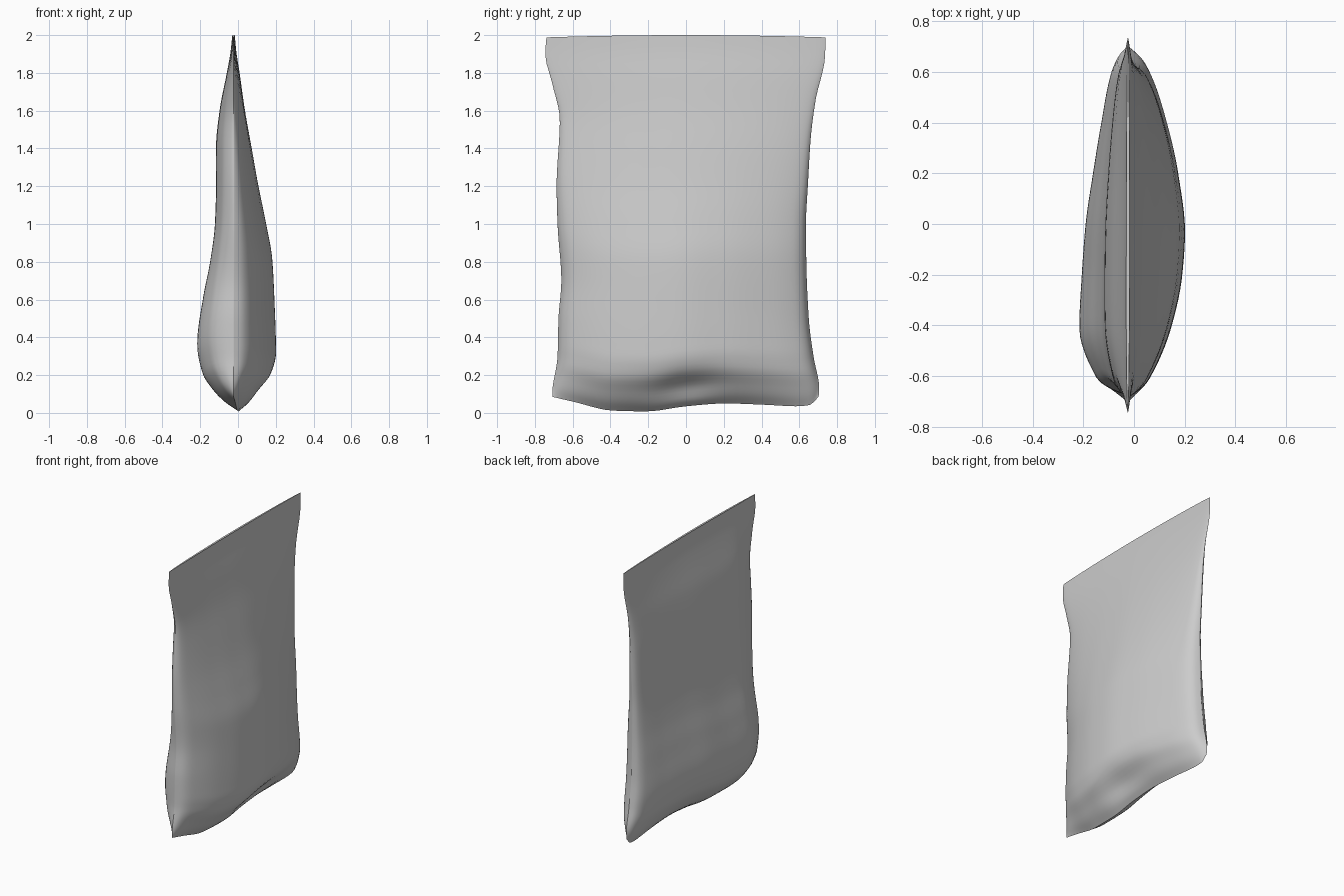
import bpy, bmesh, math

if "Cube" in bpy.data.objects:
    bpy.data.objects.remove(bpy.data.objects["Cube"])


def curve(pts):
    """Smooth interpolation through (position, value) pairs."""
    xs, ys = zip(*pts)
    n = len(xs)
    d = [(ys[i + 1] - ys[i]) / (xs[i + 1] - xs[i]) for i in range(n - 1)]
    m = [d[0]] + [0 if d[i - 1] * d[i] <= 0 else 2 * d[i - 1] * d[i] / (d[i - 1] + d[i])
                  for i in range(1, n - 1)] + [d[-1]]

    def f(x):
        x = min(max(x, xs[0]), xs[-1])
        i = max(k for k in range(n - 1) if xs[k] <= x)
        h = xs[i + 1] - xs[i]
        t = (x - xs[i]) / h
        return ((1 + 2 * t) * (1 - t) ** 2 * ys[i] + t * (1 - t) ** 2 * h * m[i]
                + t * t * (3 - 2 * t) * ys[i + 1] + t * t * (t - 1) * h * m[i + 1])
    return f


# Side outlines: half widths by height
y_front = curve([(0, .70), (.1, .708), (.3, .68), (.5, .675), (.7, .66), (1, .68), (1.2, .685),
                 (1.55, .668), (1.75, .71), (1.9, .745), (2, .738)])
y_back = curve([(0, .69), (.13, .705), (.3, .675), (.5, .65), (.8, .637), (1, .635), (1.2, .645),
                (1.45, .66), (1.65, .685), (1.9, .737), (2, .738)])
# Wavy bottom seam: height across the width
bottom = curve([(-1, .085), (-.85, .06), (-.55, .012), (-.3, .008), (0, .035), (.3, .05),
                (.6, .043), (.85, .035), (.94, .042), (1, .085)])
# Bulge depth of each panel by height, and its spread across the width
depth_l = curve([(0, 0), (.05, .065), (.1, .11), (.2, .168), (.35, .192), (.6, .162), (.8, .125),
                 (1, .101), (1.2, .096), (1.4, .097), (1.6, .077), (1.8, .037), (1.92, .015), (2, .007)])
depth_r = curve([(0, 0), (.05, .07), (.1, .12), (.2, .202), (.3, .225), (.6, .216), (.8, .205),
                 (1, .17), (1.2, .13), (1.4, .095), (1.6, .06), (1.8, .032), (1.92, .014), (2, .007)])
spread_l = curve([(-1, 0), (-.97, .3), (-.9, .64), (-.6, 1), (-.3, .95), (0, .87), (.3, .72),
                  (.6, .55), (.9, .34), (.97, .2), (1, 0)])
spread_r = curve([(-1, 0), (-.97, .2), (-.9, .38), (-.6, .76), (-.3, .95), (-.05, 1), (.3, .88),
                  (.6, .68), (.9, .37), (.97, .2), (1, 0)])

NU, NV = 48, 60
bm = bmesh.new()
rows = []
for j in range(NV + 1):
    v = (j / NV) ** 1.5
    row = []
    for k in range(2 * NU):
        right = k < NU
        u = -math.cos(math.pi * k / NU)
        b = bottom(u)
        top = 2 - .012 * u * u
        z = b + (top - b) * v
        y = u * (y_front(z) if u < 0 else y_back(z))
        h = 2 * v
        # upper part of the panels is fuller across the width
        p = (spread_r if right else spread_l)(u)
        flat = max(0, 1 - u * u) ** .45
        w = min(1, max(0, (h - .5) / .9)) * .35
        p = p * (1 - w) + flat * w
        d = (depth_r if right else depth_l)(h) * p
        if right:  # tucked dent under the bulge
            d -= .035 * math.exp(-(y / .17) ** 2 - ((h - .11) / .07) ** 2) * min(1, h * 20)
        seam = -.024 + .03 * max(0, 1 - h / .35) ** 2 * (1 - u * u)
        row.append(bm.verts.new((seam + (d if right else -d), y, z)))
    rows.append(row)
for a, c in zip(rows, rows[1:]):
    for k in range(2 * NU):
        n = (k + 1) % (2 * NU)
        bm.faces.new((a[k], a[n], c[n], c[k]))
bm.faces.new(rows[-1])
# Weld the bottom seam shut
bmesh.ops.remove_doubles(bm, verts=rows[0], dist=.0001)
bmesh.ops.recalc_face_normals(bm, faces=bm.faces)

# Sealed, filled pouch
mesh = bpy.data.meshes.new("pouch")
bm.to_mesh(mesh)
bm.free()
pouch = bpy.data.objects.new("pouch", mesh)
bpy.context.collection.objects.link(pouch)
bpy.context.view_layer.objects.active = pouch
pouch.select_set(True)
bpy.ops.object.shade_smooth_by_angle(angle=math.radians(50))
